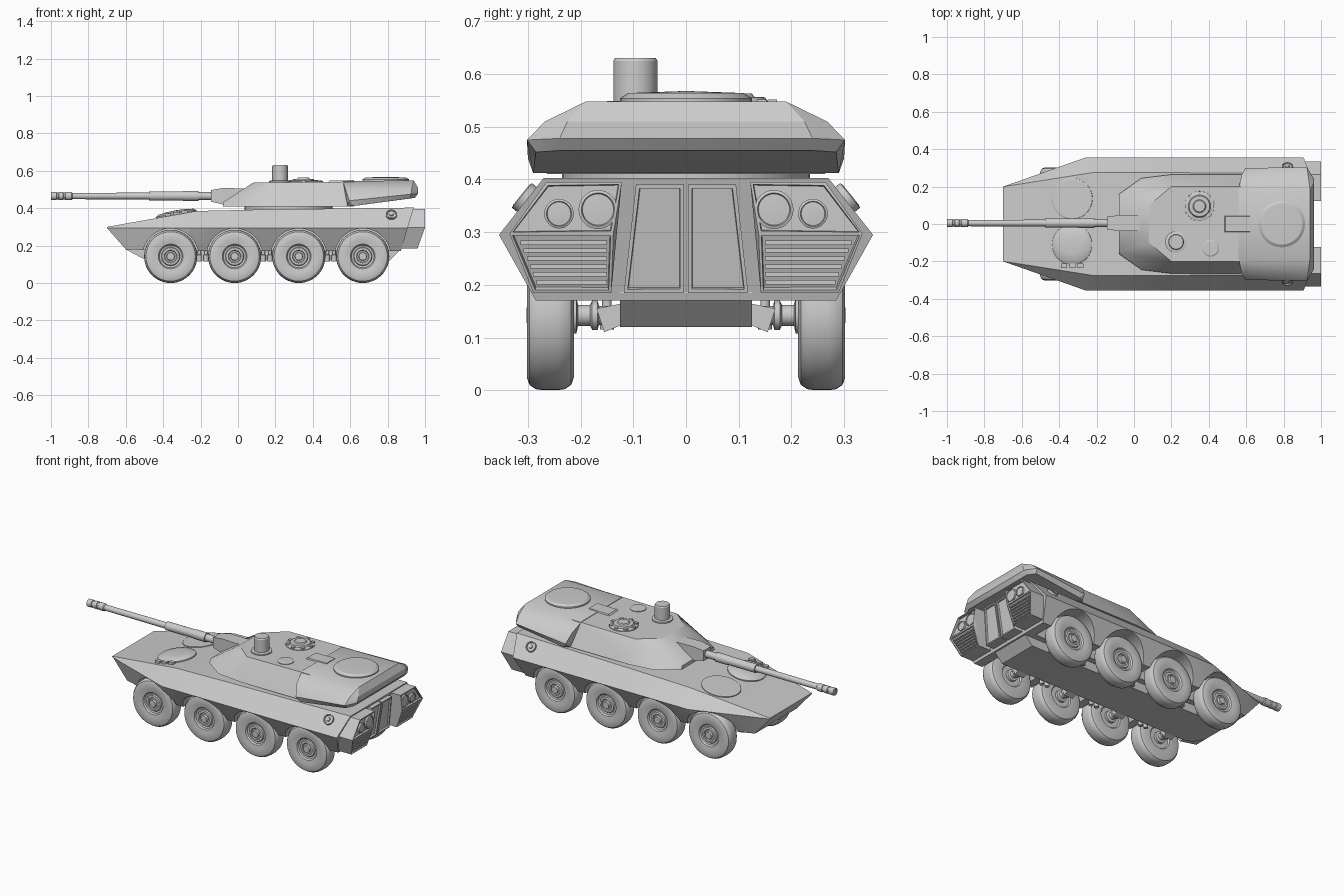
import bpy, bmesh
from math import radians, tau, cos, sin
from mathutils import Vector, Matrix


def finish(name, bm):
    bmesh.ops.recalc_face_normals(bm, faces=bm.faces)
    me = bpy.data.meshes.new(name)
    bm.to_mesh(me)
    bm.free()
    ob = bpy.data.objects.new(name, me)
    bpy.context.collection.objects.link(ob)
    return ob


def solid(name, pts, mirror=False, panel=None):
    """Convex solid from corner points; optional inset panels on +x faces."""
    bm = bmesh.new()
    for x, y, z in pts:
        bm.verts.new((x, y, z))
        if mirror:
            bm.verts.new((x, -y, z))
    r = bmesh.ops.convex_hull(bm, input=bm.verts)
    bmesh.ops.delete(bm, geom=list({v for v in bm.verts if not v.link_faces}), context='VERTS')
    bmesh.ops.dissolve_limit(bm, angle_limit=radians(1), verts=bm.verts, edges=bm.edges)
    bmesh.ops.recalc_face_normals(bm, faces=bm.faces)
    if panel:
        bm.normal_update()
        back = [f for f in bm.faces if f.normal.x > 0.7]
        bmesh.ops.inset_individual(bm, faces=back, thickness=panel[0], depth=0)
        bmesh.ops.inset_individual(bm, faces=back, thickness=0.002, depth=panel[1])
    return finish(name, bm)


def box(name, a, b):
    return solid(name, [(x, y, z) for x in (a[0], b[0]) for y in (a[1], b[1]) for z in (a[2], b[2])])


def lathe(name, profile, loc, axis=(0, 0, 1), seg=40):
    """Revolve (radius, height) points about an axis through loc."""
    bm = bmesh.new()
    vs = [bm.verts.new((r, 0, h)) for r, h in profile]
    es = [bm.edges.new(p) for p in zip(vs, vs[1:])]
    bmesh.ops.spin(bm, geom=vs + es, cent=(0, 0, 0), axis=(0, 0, 1), angle=tau, steps=seg)
    bmesh.ops.remove_doubles(bm, verts=bm.verts, dist=1e-5)
    q = Vector(axis).to_track_quat('Z', 'Y').to_matrix().to_4x4()
    bm.transform(Matrix.Translation(loc) @ q)
    return finish(name, bm)


WHEELS = (-0.36, -0.018, 0.325, 0.667)

# Hull: loft of deck edge, belt line and lower edge
rings = [
    [(-0.70, 0.20, 0.30), (-0.70, 0.20, 0.295), (-0.695, 0.195, 0.288)],
    [(-0.60, 0.215, 0.318), (-0.60, 0.235, 0.295), (-0.60, 0.20, 0.18)],
    [(-0.22, 0.275, 0.385), (-0.26, 0.355, 0.295), (-0.26, 0.285, 0.17)],
    [(0.14, 0.275, 0.393), (0.14, 0.355, 0.295), (0.14, 0.285, 0.17)],
    [(0.94, 0.27, 0.403), (0.907, 0.355, 0.295), (0.87, 0.285, 0.17)],
]
bm = bmesh.new()
loops = [[bm.verts.new(p) for p in r] + [bm.verts.new((x, -y, z)) for x, y, z in reversed(r)] for r in rings]
for a, b in zip(loops, loops[1:]):
    for i in range(6):
        j = (i + 1) % 6
        bm.faces.new((a[i], a[j], b[j], b[i]))
bm.faces.new(loops[0])
bm.faces.new(loops[-1])
hull = finish("hull", bm)

# Wheel wells cut into the hull
bm = bmesh.new()
for x in WHEELS:
    for s in (1, -1):
        m = Matrix.Translation((x, s * 0.29, 0.142)) @ Matrix.Rotation(radians(90), 4, 'X')
        bmesh.ops.create_cone(bm, cap_ends=True, segments=40, radius1=0.15, radius2=0.15, depth=0.26, matrix=m)
cutter = finish("well_cutter", bm)
cutter.hide_render = True
mod = hull.modifiers.new("wells", 'BOOLEAN')
mod.object, mod.operation, mod.solver = cutter, 'DIFFERENCE', 'EXACT'
dg = bpy.context.evaluated_depsgraph_get()
cut_mesh = bpy.data.meshes.new_from_object(hull.evaluated_get(dg))
hull.modifiers.clear()
hull.data = cut_mesh
bpy.data.objects.remove(cutter)

# Belly
solid("belly", [(-0.60, 0.125, 0.18), (-0.51, 0.125, 0.132), (-0.45, 0.125, 0.12), (0.81, 0.125, 0.12),
                (0.875, 0.125, 0.185), (-0.58, 0.125, 0.21), (0.87, 0.125, 0.21)], True)

# Wheels, axles and suspension
tyre = [(0, .222), (.06, .222), (.066, .215), (.118, .213), (.132, .218), (.14, .23), (.142, .245),
        (.142, .27), (.14, .285), (.132, .297), (.118, .302), (.09, .301), (.066, .297), (.06, .288),
        (.05, .286), (.046, .293), (.034, .294), (.03, .288), (.022, .288), (.02, .302), (0, .303)]
axle = [(0, .10), (.018, .10), (.018, .165), (.028, .168), (.028, .178), (.02, .182), (.02, .205),
        (.034, .208), (.034, .225), (0, .225)]
for s in (1, -1):
    for x in WHEELS:
        lathe("wheel", tyre, (x, 0, 0.142), (0, s, 0), 48)
        lathe("axle", axle, (x, 0, 0.142), (0, s, 0), 20)
        solid("suspension_arm", [(x + dx, s * y, z) for dx in (-.03, .03)
              for y, z in ((.12, .165), (.12, .125), (.155, .11), (.17, .155))])
    for a, b in zip(WHEELS, WHEELS[1:]):
        m = (a + b) / 2
        for dx in (-.018, .018):
            lathe("damper", [(0, .115), (.013, .115), (.013, .15), (.009, .152), (.009, .18), (0, .18)],
                  (m + dx, s * 0.15, 0), seg=16)

# Rear pods with lamps and grilles
for s in (1, -1):
    yz = [(1.0, .122, .395), (1.0, .265, .395), (1.0, .335, .297), (1.0, .138, .297), (.96, .29, .185), (.96, .142, .185)]
    pts = [(x, s * y, z) for x, y, z in yz] + [(.86, s * y, z) for _, y, z in yz]
    solid("rear_pod", pts, panel=(0.007, -0.012))
    for y, z, r in ((.167, .343, .037), (.241, .335, .028)):
        lathe("rear_lamp", [(0, 0), (r, 0), (r, .014), (r * .85, .016), (r * .8, .012), (0, .014)],
              (.984, s * y, z), (1, 0, 0), 28)
    for i in range(6):
        z = .205 + i * .015
        x = .955 + (z - .185) * .357
        w = .281 + (z - .185) * .4
        box("grille_slat", (x - .012, s * .15, z - .004), (x + .004, s * (w - .005), z + .004))

    # Rear door leaves
    yz = [(.962, .004, .39), (.962, .095, .39), (.928, .118, .185), (.928, .004, .185)]
    solid("rear_door", [(x, s * y, z) for x, y, z in yz] + [(.86, s * y, z) for _, y, z in yz], panel=(.01, -.01))

    # Side lamp on the sloped upper hull
    lathe("side_lamp", [(0, -.01), (.03, -.01), (.03, .012), (.024, .014), (.022, .008), (.012, .008), (.01, .013), (0, .014)],
          (.82, s * .302, .362), (0, s * .777, .63), 28)

# Front deck hatches and vision blocks
slope = (-.174, 0, .985)
lathe("driver_hatch", [(0, -.02), (.108, -.02), (.108, .006), (.095, .015), (.05, .021), (0, .023)],
      (-.33, -.11, .366), slope)
lathe("deck_hatch", [(0, -.02), (.11, -.02), (.11, .005), (.105, .008), (0, .008)], (-.33, .135, .366), slope)
for x in (-.375, -.33, -.285):
    z = .366 + (x + .33) * .177
    box("vision_block", (x - .016, -.235, z - .02), (x + .016, -.212, z + .014))

# Turret
lathe("turret_ring", [(0, .36), (.235, .36), (.235, .42), (0, .42)], (.27, 0, 0), seg=48)
solid("turret_body", [(-.08, .16, .41), (-.08, .15, .432), (.04, .245, .41), (.2, .265, .41), (.62, .265, .41),
                      (.08, .10, .536), (.2, .2, .538), (.62, .2, .542)], True)
solid("turret_bustle", [(.585, .27, .413), (.62, .29, .412), (.92, .285, .452), (.945, .24, .455),
                        (.595, .30, .44), (.925, .302, .475), (.963, .24, .478), (.575, .262, .50),
                        (.93, .268, .51), (.962, .225, .51), (.56, .19, .545), (.94, .19, .548)], True)
solid("bustle_spine", [(.48, .045, .537), (.49, .04, .548), (.62, .04, .55), (.62, .045, .537)], True)

# Roof fittings
lathe("sight", [(0, .52), (.058, .52), (.058, .546), (.042, .549), (.042, .625), (.038, .631), (0, .631)], (.225, -.096, 0))
lathe("cupola", [(0, .52), (.082, .52), (.08, .543), (.06, .548), (.055, .556), (.035, .557), (.03, .563), (0, .564)],
      (.35, .095, 0))
for i in range(8):
    a = i * tau / 8
    x, y = .35 + .069 * cos(a), .095 + .069 * sin(a)
    box("cupola_block", (x - .009, y - .009, .53), (x + .009, y + .009, .552))
lathe("loader_hatch", [(0, .53), (.045, .53), (.045, .544), (.038, .548), (0, .549)], (.41, -.13, 0))
lathe("bustle_hatch", [(0, .53), (.125, .53), (.125, .554), (.11, .564), (0, .568)], (.79, 0, 0))

# Gun with sleeve, muzzle brake and mantlet
lathe("gun_barrel", [(0, 0), (.012, 0), (.014, -.004), (.022, -.004), (.022, .025), (.018, .028), (.018, .036), (.022, .039),
                     (.022, .06), (.018, .063), (.018, .071), (.022, .074), (.022, .105), (.017, .11), (.018, .52),
                     (.025, .52), (.025, .70), (.027, .71), (.027, .785), (.021, .785), (.021, .855), (.033, .86),
                     (.036, .92), (.036, 1.05), (0, 1.05)],
      (-.996, .005, .465), (1, 0, 0), 32)
solid("mantlet", [(x, .005 + s * y, z) for s in (1, -1) for x, y, z in
                  ((-.145, .034, .435), (-.145, .034, .497), (-.08, .042, .42), (-.08, .042, .508),
                   (.055, .042, .505), (.055, .042, .43))])

# Smooth shading with sharp edges kept
for ob in bpy.context.collection.objects:
    ob.select_set(True)
    bpy.context.view_layer.objects.active = ob
bpy.ops.object.shade_smooth_by_angle(angle=radians(28))
